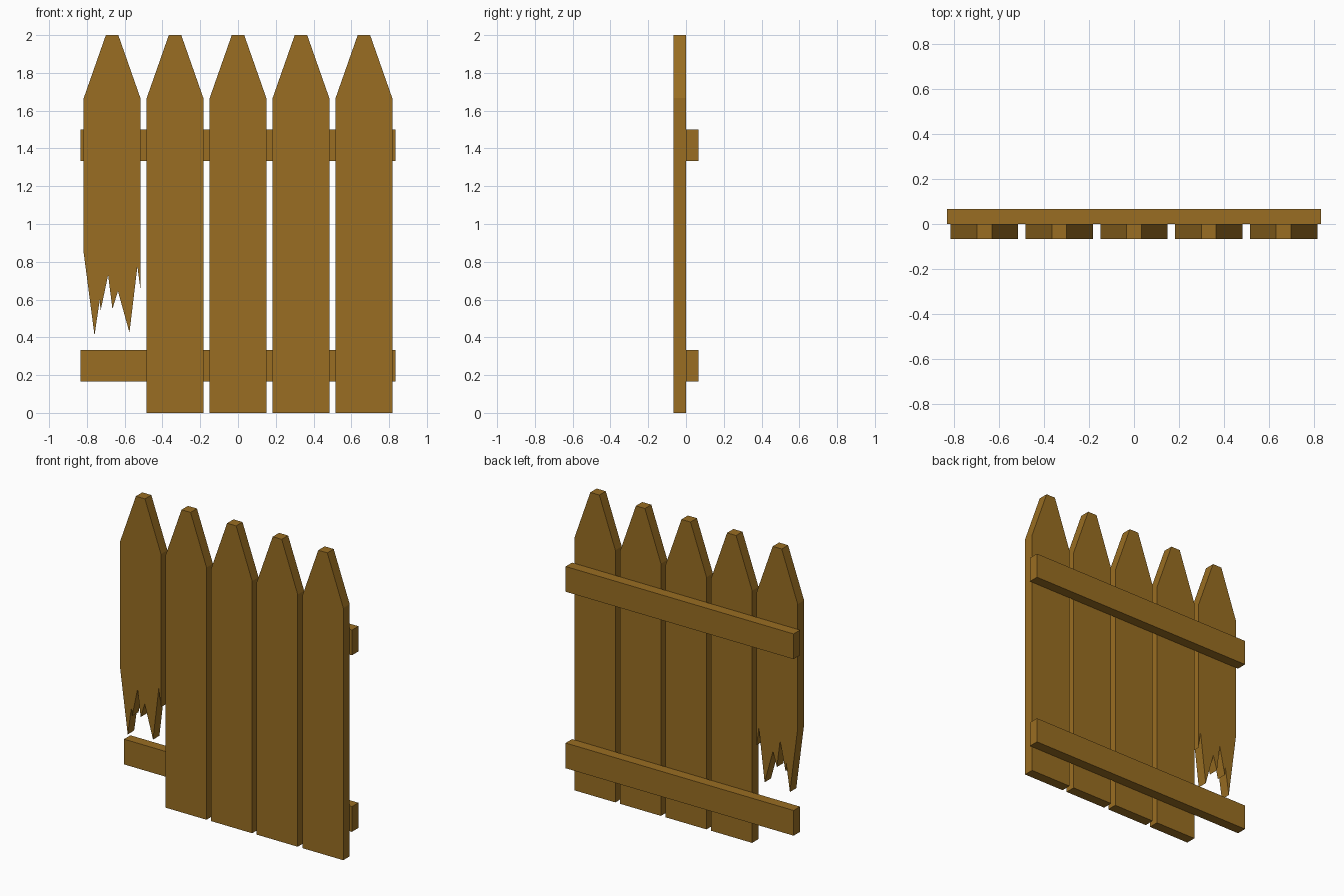
import bpy
import bmesh

if "Cube" in bpy.data.objects:
    bpy.data.objects.remove(bpy.data.objects["Cube"])

wood = bpy.data.materials.new("wood")
wood.diffuse_color = (0.32, 0.155, 0.016, 1)
wood.use_nodes = True
wood.node_tree.nodes["Principled BSDF"].inputs["Base Color"].default_value = wood.diffuse_color


def extrude_profile(name, points, y0, y1):
    """Solid from an x/z outline, extruded from y0 to y1."""
    bm = bmesh.new()
    face = bm.faces.new([bm.verts.new((x, y0, z)) for x, z in points])
    ext = bmesh.ops.extrude_face_region(bm, geom=[face], use_keep_orig=True)
    verts = [v for v in ext["geom"] if isinstance(v, bmesh.types.BMVert)]
    bmesh.ops.translate(bm, verts=verts, vec=(0, y1 - y0, 0))
    bmesh.ops.recalc_face_normals(bm, faces=bm.faces)
    mesh = bpy.data.meshes.new(name)
    bm.to_mesh(mesh)
    bm.free()
    mesh.materials.append(wood)
    obj = bpy.data.objects.new(name, mesh)
    bpy.context.collection.objects.link(obj)
    return obj


T = 1 / 15       # board thickness
HALF = 0.15      # half plank width
PITCH = 1 / 3    # plank spacing

# Pointed top shared by all planks, right to left
tip = [(HALF, 5 / 3), (0.033, 2), (-0.033, 2), (-HALF, 5 / 3)]
square_end = [(-HALF, 0), (HALF, 0)]
# Splintered lower end of the broken plank, left to right
broken_end = [(-HALF, 0.845), (-0.093, 0.41), (-0.065, 0.60), (-0.061, 0.54),
              (-0.021, 0.73), (0.002, 0.55), (0.031, 0.645), (0.092, 0.425),
              (0.134, 0.775), (HALF, 0.655)]

# Planks at the front
for i in range(5):
    cx = (i - 2) * PITCH
    end = broken_end if i == 0 else square_end
    name = "broken_plank" if i == 0 else f"plank_{i}"
    extrude_profile(name, [(cx + x, z) for x, z in tip + end], -T, 0)

# Rails behind the planks
for name, z0 in (("lower_rail", 1 / 6), ("upper_rail", 4 / 3)):
    z1 = z0 + 1 / 6
    extrude_profile(name, [(-5 / 6, z0), (5 / 6, z0), (5 / 6, z1), (-5 / 6, z1)], 0, T)
